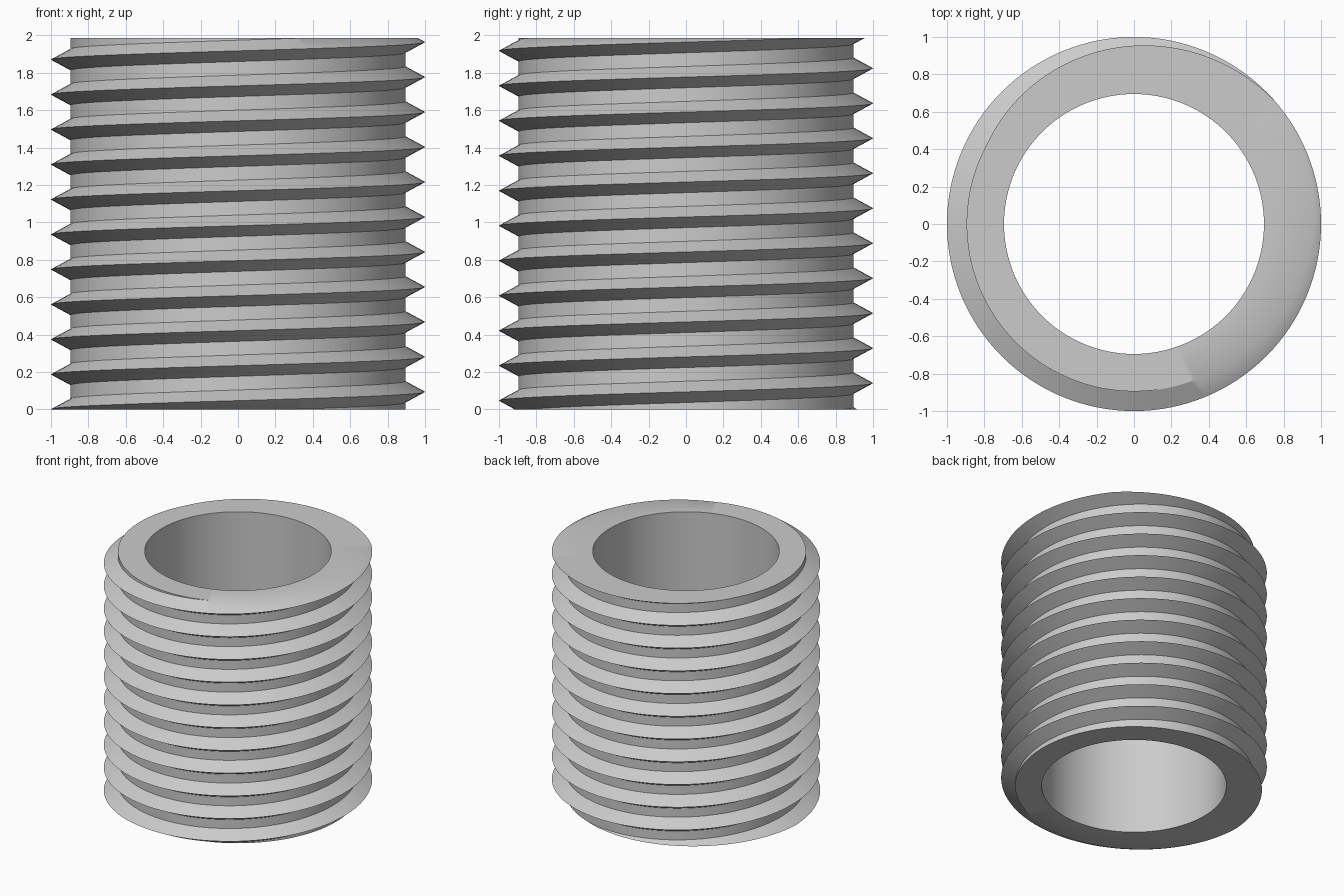
import bpy, bmesh
from math import sin, cos, tau, radians

cube = bpy.data.objects.get("Cube")
if cube:
    bpy.data.objects.remove(cube, do_unlink=True)

HEIGHT, BORE, ROOT, CREST = 1.985, 0.695, 0.895, 1.0
PITCH, HALF_TOOTH, SEGMENTS, TURNS = 0.187, 0.057, 128, 15
START = PITCH / 2 - 2 * PITCH      # crest height at the first step, below the base

grey = bpy.data.materials.new("light grey metal")
grey.use_nodes = True
grey.diffuse_color = (0.6, 0.6, 0.6, 1)
grey.node_tree.nodes["Principled BSDF"].inputs["Base Color"].default_value = (0.6, 0.6, 0.6, 1)

bm = bmesh.new()

# Continuous helical thread: lower root, crest and upper root at every step
steps = []
for i in range(SEGMENTS * TURNS):
    a = tau * (i % SEGMENTS) / SEGMENTS
    z = START + PITCH * i / SEGMENTS
    steps.append([bm.verts.new((r * cos(a), r * sin(a), z + dz))
                  for r, dz in ((ROOT, -HALF_TOOTH), (CREST, 0), (ROOT, HALF_TOOTH))])
for i in range(len(steps) - 1):
    here, after = steps[i], steps[i + 1]
    for k in range(2):
        bm.faces.new((here[k], after[k], after[k + 1], here[k + 1]))
    # Plain strip up to the next turn
    if i + 1 + SEGMENTS < len(steps):
        bm.faces.new((here[2], after[2], steps[i + 1 + SEGMENTS][0], steps[i + SEGMENTS][0]))

# Trim the thread flat at both ends
for z, normal in ((0, (0, 0, -1)), (HEIGHT, (0, 0, 1))):
    bmesh.ops.bisect_plane(bm, geom=bm.verts[:] + bm.edges[:] + bm.faces[:], dist=1e-5,
                           plane_co=(0, 0, z), plane_no=normal, clear_outer=True)

# Smooth bore
rings = []
for z in (0, HEIGHT):
    rings.append([bm.verts.new((BORE * cos(tau * i / SEGMENTS), BORE * sin(tau * i / SEGMENTS), z))
                  for i in range(SEGMENTS)])
low, high = rings
for i in range(SEGMENTS):
    j = (i + 1) % SEGMENTS
    bm.faces.new((low[j], low[i], high[i], high[j]))

# Flat annular ends
for z in (0, HEIGHT):
    rim = [e for e in bm.edges if e.is_boundary and all(abs(v.co.z - z) < 2e-5 for v in e.verts)]
    bmesh.ops.triangle_fill(bm, edges=rim, use_beauty=True, normal=(0, 0, 1))

bmesh.ops.recalc_face_normals(bm, faces=bm.faces[:])
mesh = bpy.data.meshes.new("threaded_pipe")
bm.to_mesh(mesh)
bm.free()
mesh.materials.append(grey)
pipe = bpy.data.objects.new("threaded_pipe", mesh)
bpy.context.collection.objects.link(pipe)

bpy.ops.object.select_all(action='DESELECT')
pipe.select_set(True)
bpy.context.view_layer.objects.active = pipe
bpy.ops.object.shade_smooth_by_angle(angle=radians(30))
